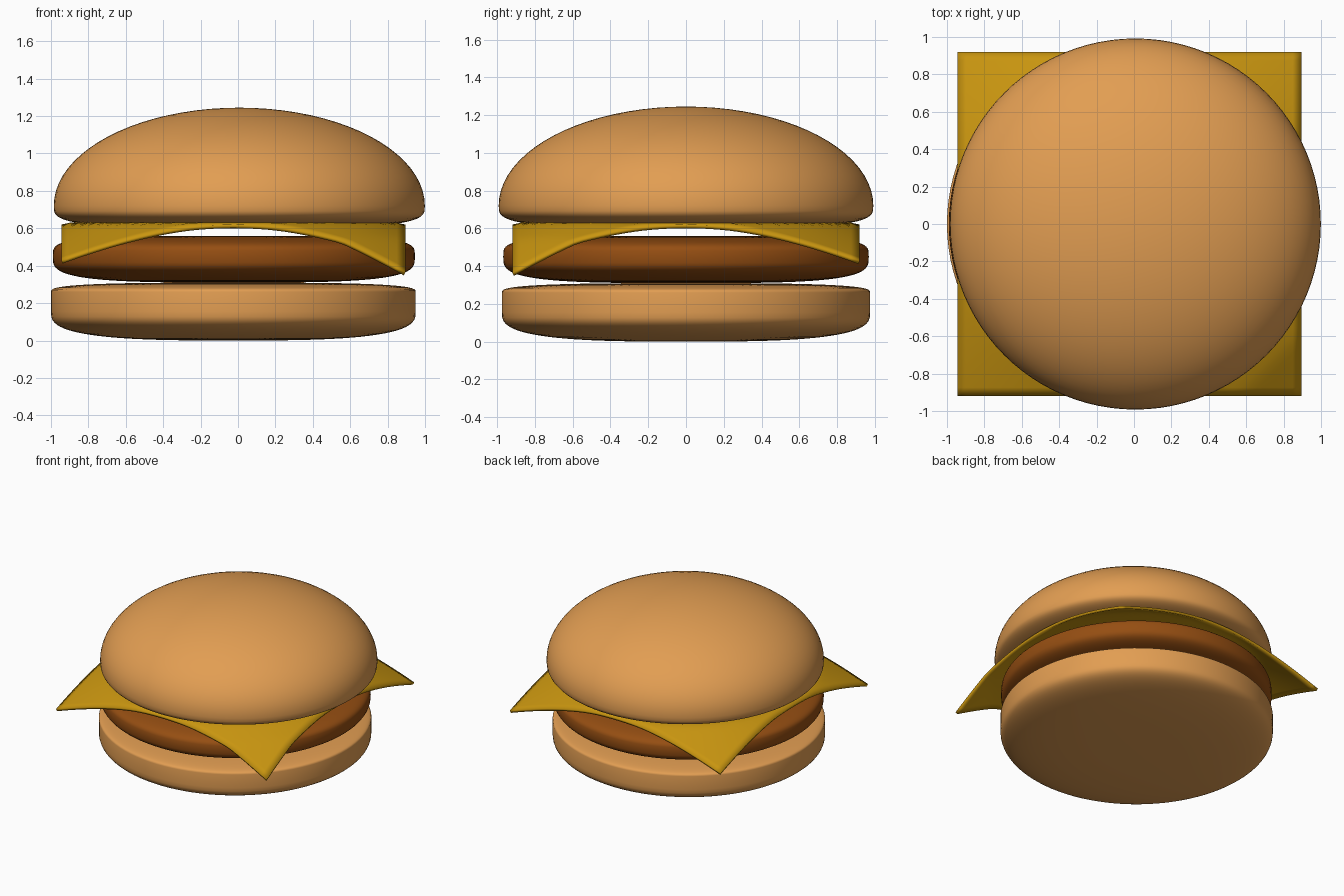
import bpy, bmesh, math

cube = bpy.data.objects.get("Cube")
if cube:
    bpy.data.objects.remove(cube, do_unlink=True)

SEGMENTS = 96
STEPS = 20


def material(name, rgb):
    mat = bpy.data.materials.new(name)
    mat.use_nodes = True
    color = (*rgb, 1.0)
    mat.diffuse_color = color
    mat.node_tree.nodes["Principled BSDF"].inputs["Base Color"].default_value = color
    return mat


def finish(bm, name, mat, angle):
    bmesh.ops.recalc_face_normals(bm, faces=bm.faces)
    mesh = bpy.data.meshes.new(name)
    bm.to_mesh(mesh)
    bm.free()
    mesh.materials.append(mat)
    obj = bpy.data.objects.new(name, mesh)
    bpy.context.collection.objects.link(obj)
    bpy.ops.object.select_all(action="DESELECT")
    obj.select_set(True)
    bpy.context.view_layer.objects.active = obj
    bpy.ops.object.shade_smooth_by_angle(angle=math.radians(angle))
    return obj


def arc(radius, z, height, power):
    """Quarter superellipse from the axis out to the rim."""
    points = []
    for i in range(STEPS + 1):
        t = math.pi / 2 * i / STEPS
        r = radius * math.sin(t) ** (2 / power)
        h = height * max(math.cos(t), 0) ** (2 / power) if i < STEPS else 0
        points.append((r, z + h))
    return points


def round_part(name, mat, x, radius, lower, upper):
    """Lathe a lower arc and an upper arc, each (rim z, height, power)."""
    profile = arc(radius, *lower) + arc(radius, *upper)[::-1]
    bm = bmesh.new()
    verts = [bm.verts.new((r, 0, z)) for r, z in profile]
    edges = [bm.edges.new(pair) for pair in zip(verts, verts[1:])]
    bmesh.ops.spin(bm, geom=verts + edges, cent=(0, 0, 0), axis=(0, 0, 1),
                   angle=math.tau, steps=SEGMENTS)
    bmesh.ops.remove_doubles(bm, verts=bm.verts, dist=0.0002)
    bmesh.ops.translate(bm, verts=bm.verts, vec=(x, 0, 0))
    return finish(bm, name, mat, 60)


bun = material("toasted bun", (0.76, 0.34, 0.085))
meat = material("brown patty", (0.30, 0.076, 0.006))
yellow = material("yellow cheese", (0.58, 0.30, 0.005))

# Buns and patty
round_part("bottom_bun", bun, -0.025, 0.975, (0.155, -0.155, 3), (0.26, 0.05, 3))
round_part("patty", meat, -0.022, 0.968, (0.45, -0.14, 3.5), (0.45, 0.11, 4))
round_part("top_bun", bun, 0.007, 0.992, (0.72, -0.12, 3.5), (0.72, 0.525, 2))

# Cheese slice with drooping corners, one curled further down
bm = bmesh.new()
bmesh.ops.create_grid(bm, x_segments=40, y_segments=40, size=0.92)
for v in bm.verts:
    x, y = v.co.x, v.co.y
    droop = 0.5 * max(0, math.hypot(x, y) - 0.9)
    curl = 0.065 * max(0, (x - y - 1.5) / 0.34)
    v.co.z = 0.63 - droop - curl
    v.co.x -= 0.025
cheese = finish(bm, "cheese_slice", yellow, 40)
solid = cheese.modifiers.new("thickness", "SOLIDIFY")
solid.thickness = 0.02
solid.offset = -1 if cheese.data.polygons[0].normal.z > 0 else 1
